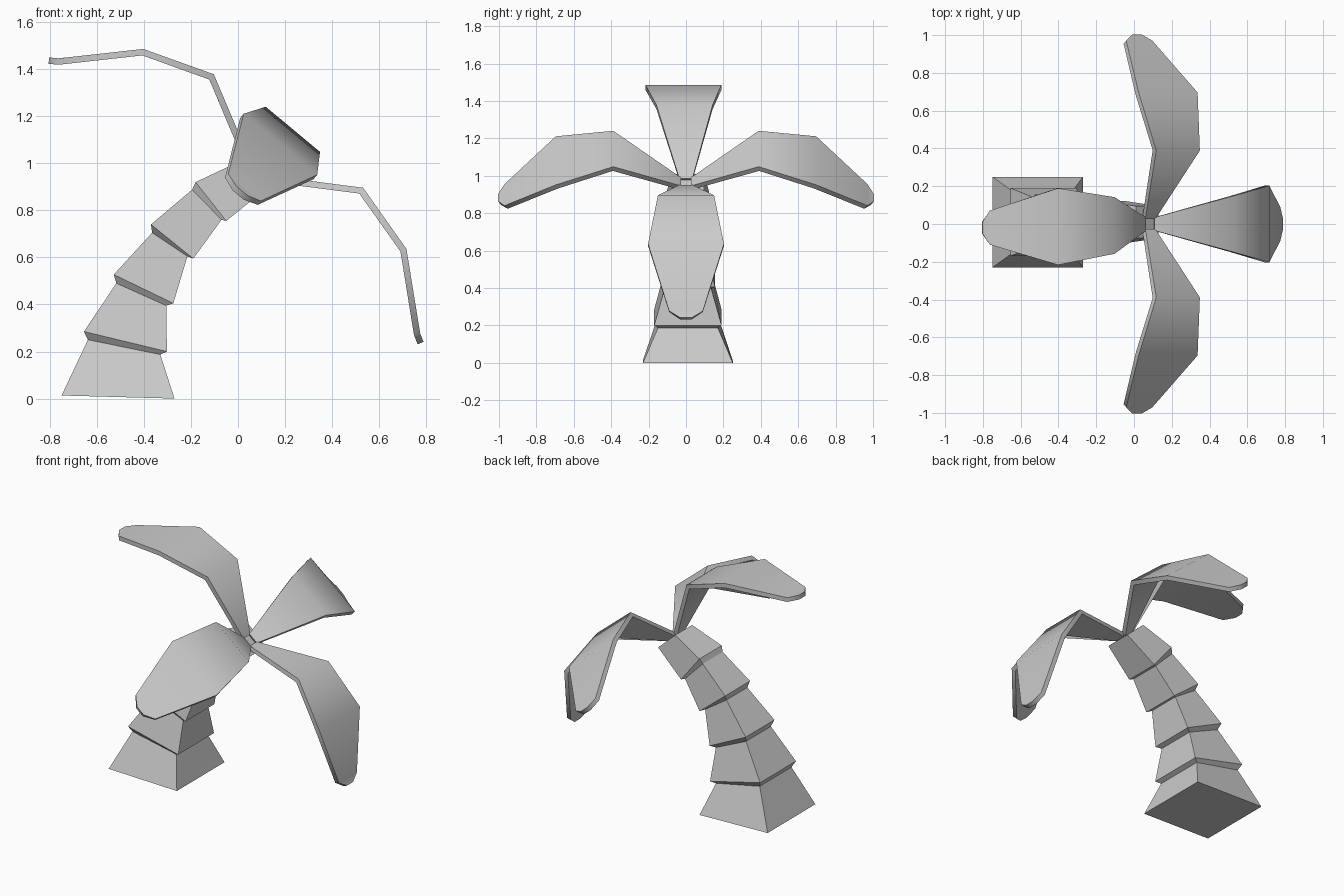
import bpy, bmesh
from math import cos, sin, radians
from mathutils import Vector, Matrix

if "Cube" in bpy.data.objects:
    bpy.data.objects.remove(bpy.data.objects["Cube"])


def make_object(name, bm):
    bmesh.ops.recalc_face_normals(bm, faces=bm.faces)
    mesh = bpy.data.meshes.new(name)
    bm.to_mesh(mesh)
    bm.free()
    obj = bpy.data.objects.new(name, mesh)
    bpy.context.collection.objects.link(obj)
    return obj


# Trunk: square rings lofted along a leaning curve (left x, z, right x, z, half depth)
rings = [
    (-0.75, 0.013, -0.27, 0.0, 0.24),
    (-0.638, 0.25, -0.33, 0.187, 0.16),
    (-0.655, 0.285, -0.302, 0.2, 0.18),
    (-0.517, 0.49, -0.305, 0.395, 0.125),
    (-0.528, 0.527, -0.275, 0.405, 0.145),
    (-0.365, 0.705, -0.215, 0.605, 0.105),
    (-0.37, 0.74, -0.19, 0.595, 0.125),
    (-0.195, 0.888, -0.07, 0.76, 0.1),
    (-0.18, 0.92, -0.05, 0.755, 0.112),
    (0.01, 1.01, 0.13, 0.9, 0.085),
]
bm = bmesh.new()
loops = []
for x0, z0, x1, z1, d in rings:
    c = 0.01
    loops.append([bm.verts.new(p) for p in
                  ((x0, c - d, z0), (x1, c - d, z1), (x1, c + d, z1), (x0, c + d, z0))])
for a, b in zip(loops, loops[1:]):
    for i in range(4):
        j = (i + 1) % 4
        bm.faces.new((a[i], a[j], b[j], b[i]))
bm.faces.new(loops[0])
bm.faces.new(loops[-1])
make_object("trunk", bm)

# Crown frame: leaves radiate around the tilted trunk axis
crown = Vector((0.08, 0.0, 0.96))
out = Vector((0.77, 0, -0.64)).normalized()
side = Vector((0, 1, 0))
up = Vector((0.64, 0, 0.77)).normalized()
frame = Matrix((out, side, up)).transposed()

# Leaf profile: radius, height, half width
leaf = [(0.035, 0.0, 0.035), (0.39, 0.225, 0.15), (0.69, 0.145, 0.203),
        (0.962, -0.092, 0.09), (0.998, -0.112, 0.03)]


def make_leaf(name, turn, tilt=0, shift=0):
    bm = bmesh.new()
    t, spin = radians(tilt), Matrix.Rotation(radians(turn), 3, 'Z')
    rows = []
    for r, h, w in leaf:
        r2, h2 = r * cos(t) - h * sin(t), r * sin(t) + h * cos(t)
        rows.append([bm.verts.new(crown + frame @ (spin @ Vector((r2, s * w + shift * r, h2))))
                     for s in (-1, 1)])
    for a, b in zip(rows, rows[1:]):
        bm.faces.new((a[0], a[1], b[1], b[0]))
    obj = make_object(name, bm)
    mod = obj.modifiers.new("thickness", 'SOLIDIFY')
    mod.thickness = 0.027
    mod.offset = 0
    mod.use_even_offset = True
    bpy.ops.object.select_all(action='DESELECT')
    obj.select_set(True)
    bpy.context.view_layer.objects.active = obj
    bpy.ops.object.modifier_apply(modifier=mod.name)
    bpy.ops.object.shade_smooth_by_angle(angle=radians(60))


make_leaf("leaf_right", 0)
make_leaf("leaf_back", 90)
make_leaf("leaf_left", 180, tilt=-5, shift=0.02)
make_leaf("leaf_front", 270)
